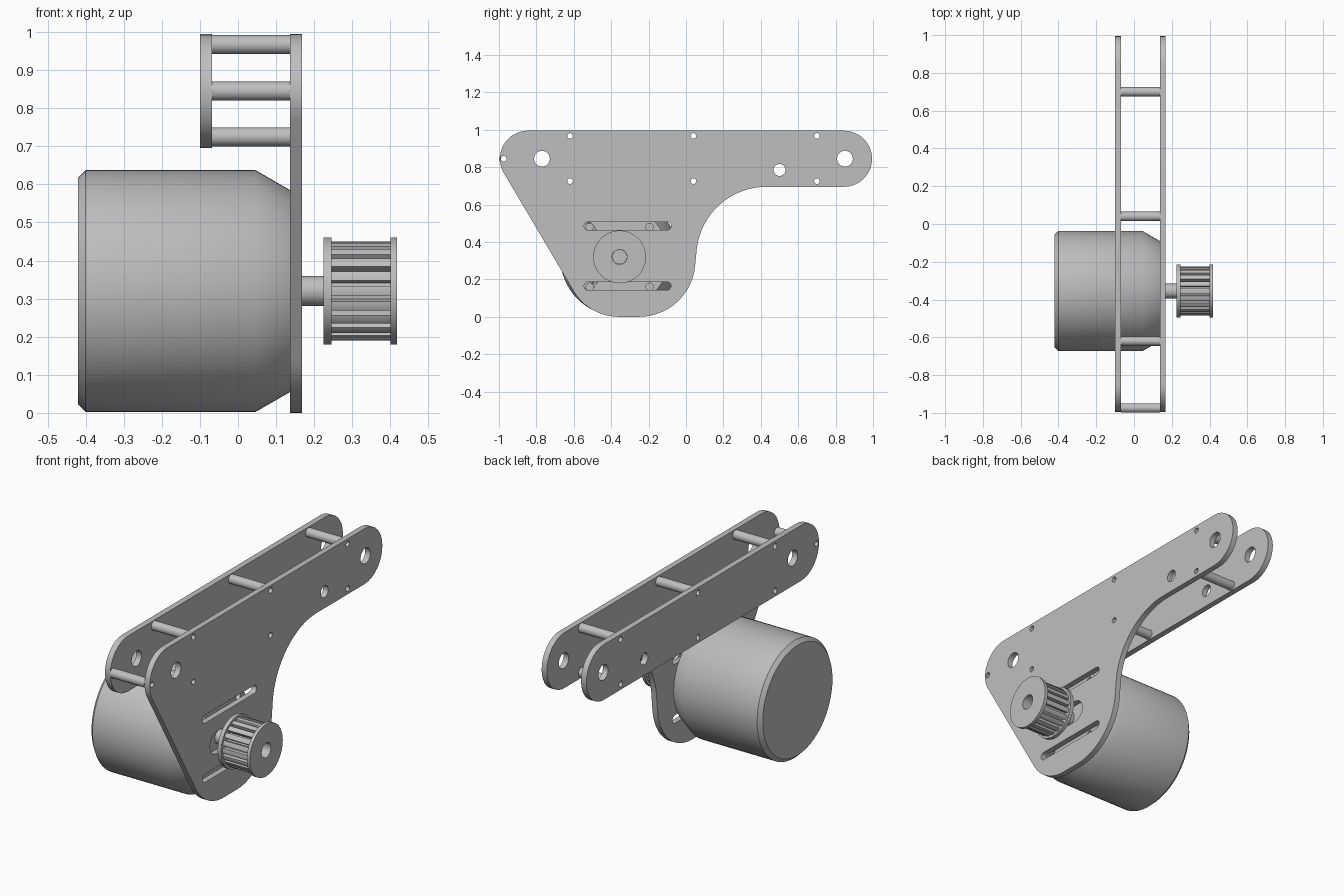
import bpy, bmesh
from math import sin, cos, pi, radians
from mathutils import Matrix

if "Cube" in bpy.data.objects:
    bpy.data.objects.remove(bpy.data.objects["Cube"])

grey = bpy.data.materials.new("machined grey")
grey.use_nodes = True
colour = (0.52, 0.52, 0.52, 1)
grey.diffuse_color = colour
grey.node_tree.nodes["Principled BSDF"].inputs["Base Color"].default_value = colour

# Profiles are drawn in the (y, z) plane and extruded along x
SIDE = Matrix(((0, 0, 1, 0), (1, 0, 0, 0), (0, 1, 0, 0), (0, 0, 0, 1)))


def arc(c, r, a0, a1, n=16):
    angles = [radians(a0 + (a1 - a0) * i / n) for i in range(n + 1)]
    return [(c[0] + r * cos(a), c[1] + r * sin(a)) for a in angles]


def circle(c, r, n=32):
    return arc(c, r, 0, 360, n)[:-1]


def slot(y0, y1, z, r):
    return arc((y1 - r, z), r, -90, 90) + arc((y0 + r, z), r, 90, 270)


def finish(name, mesh):
    mesh.materials.clear()
    mesh.materials.append(grey)
    mesh.shade_smooth()
    mesh.set_sharp_from_angle(angle=radians(30))
    obj = bpy.data.objects.new(name, mesh)
    bpy.context.collection.objects.link(obj)
    return obj


def baked(obj):
    bpy.context.view_layer.update()
    graph = bpy.context.evaluated_depsgraph_get()
    return bpy.data.meshes.new_from_object(obj.evaluated_get(graph))


def slab(name, x0, x1, loops):
    """Extrude the first loop from x0 to x1, with the other loops as holes."""
    curve = bpy.data.curves.new(name, "CURVE")
    curve.dimensions = "2D"
    curve.fill_mode = "BOTH"
    curve.extrude = (x1 - x0) / 2
    for loop in loops:
        spline = curve.splines.new("POLY")
        spline.points.add(len(loop) - 1)
        for point, (y, z) in zip(spline.points, loop):
            point.co = (y, z, 0, 1)
        spline.use_cyclic_u = True
    temp = bpy.data.objects.new(name + " outline", curve)
    bpy.context.collection.objects.link(temp)
    mesh = baked(temp)
    bpy.data.objects.remove(temp)
    mesh.transform(Matrix.Translation(((x0 + x1) / 2, 0, 0)) @ SIDE)
    bm = bmesh.new()
    bm.from_mesh(mesh)
    bmesh.ops.remove_doubles(bm, verts=bm.verts, dist=1e-5)
    bmesh.ops.recalc_face_normals(bm, faces=bm.faces)
    bm.to_mesh(mesh)
    bm.free()
    return finish(name, mesh)


AXIS = (-0.355, 0.32)
INNER, OUTER = 0.137, 0.168

# Holes shared by both plates
spacers = [(y, z) for y in (-0.62, 0.04, 0.70) for z in (0.725, 0.967)]
spacers.append((-0.974, 0.845))
holes = [circle(c, 0.015, 16) for c in spacers]
holes += [circle((-0.77, 0.845), 0.042), circle((0.85, 0.845), 0.042),
          circle((0.5, 0.785), 0.032)]

# Side plates
right_end = arc((0.845, 0.845), 0.15, -90, 90)
left_end = (-0.845, 0.845)
slab("short_plate", -0.1, -0.068,
     [right_end + arc(left_end, 0.15, 90, 270)] + holes)

outline = (right_end + arc(left_end, 0.15, 90, 210)
           + arc((-0.36, 0.28), 0.28, 210, 270)
           + arc((-0.25, 0.30), 0.30, 270, 355)
           + arc((0.43, 0.32), 0.375, 174, 90))
slots = [slot(-0.545, -0.08, z, 0.022) for z in (0.165, 0.485)]
slots.append(slot(-0.48, -0.215, AXIS[1], 0.06))
slab("motor_plate", INNER, OUTER, [outline] + holes + slots)

# Hollow spacers between the plates
for i, c in enumerate(spacers):
    slab(f"spacer_{i + 1}", -0.068, INNER,
         [circle(c, 0.025, 24), circle(c, 0.015, 16)])

# Motor body: a revolved profile with four screw holes in its front face
bm = bmesh.new()
profile = [(-0.42, 0), (-0.42, 0.298), (-0.4, 0.318), (0.045, 0.318),
           (INNER, 0.265), (INNER, 0)]
verts = [bm.verts.new((x, AXIS[0], AXIS[1] + r)) for x, r in profile]
edges = [bm.edges.new(pair) for pair in zip(verts, verts[1:])]
bmesh.ops.spin(bm, geom=verts + edges, cent=(0, *AXIS), axis=(1, 0, 0),
               angle=2 * pi, steps=64)
bmesh.ops.remove_doubles(bm, verts=bm.verts, dist=1e-4)
bmesh.ops.recalc_face_normals(bm, faces=bm.faces)
mesh = bpy.data.meshes.new("motor_body")
bm.to_mesh(mesh)
bm.free()
motor = finish("motor_body", mesh)
for dy in (-0.16, 0.16):
    for dz in (-0.16, 0.16):
        cutter = slab("screw_cutter", 0.08, 0.16,
                      [circle((AXIS[0] + dy, AXIS[1] + dz), 0.02, 16)])
        cut = motor.modifiers.new("screw_hole", "BOOLEAN")
        cut.object = cutter
        cut.solver = "EXACT"
        motor.data = baked(motor)
        motor.modifiers.clear()
        bpy.data.objects.remove(cutter)

# Shaft and toothed pulley
slab("motor_shaft", INNER, 0.36, [circle(AXIS, 0.039)])
bore = circle(AXIS, 0.04)
for name, x0, x1 in (("inner_flange", 0.225, 0.246), ("outer_flange", 0.4, 0.418)):
    slab(name, x0, x1, [circle(AXIS, 0.141, 48), bore])

teeth = []
count = 20
for i in range(count):
    for part, r in ((-0.32, 0.128), (0, 0.13), (0.32, 0.128), (0.38, 0.106), (0.62, 0.106)):
        a = 2 * pi * (i + part) / count
        teeth.append((AXIS[0] + r * cos(a), AXIS[1] + r * sin(a)))
slab("pulley_teeth", 0.246, 0.4, [teeth, bore])
